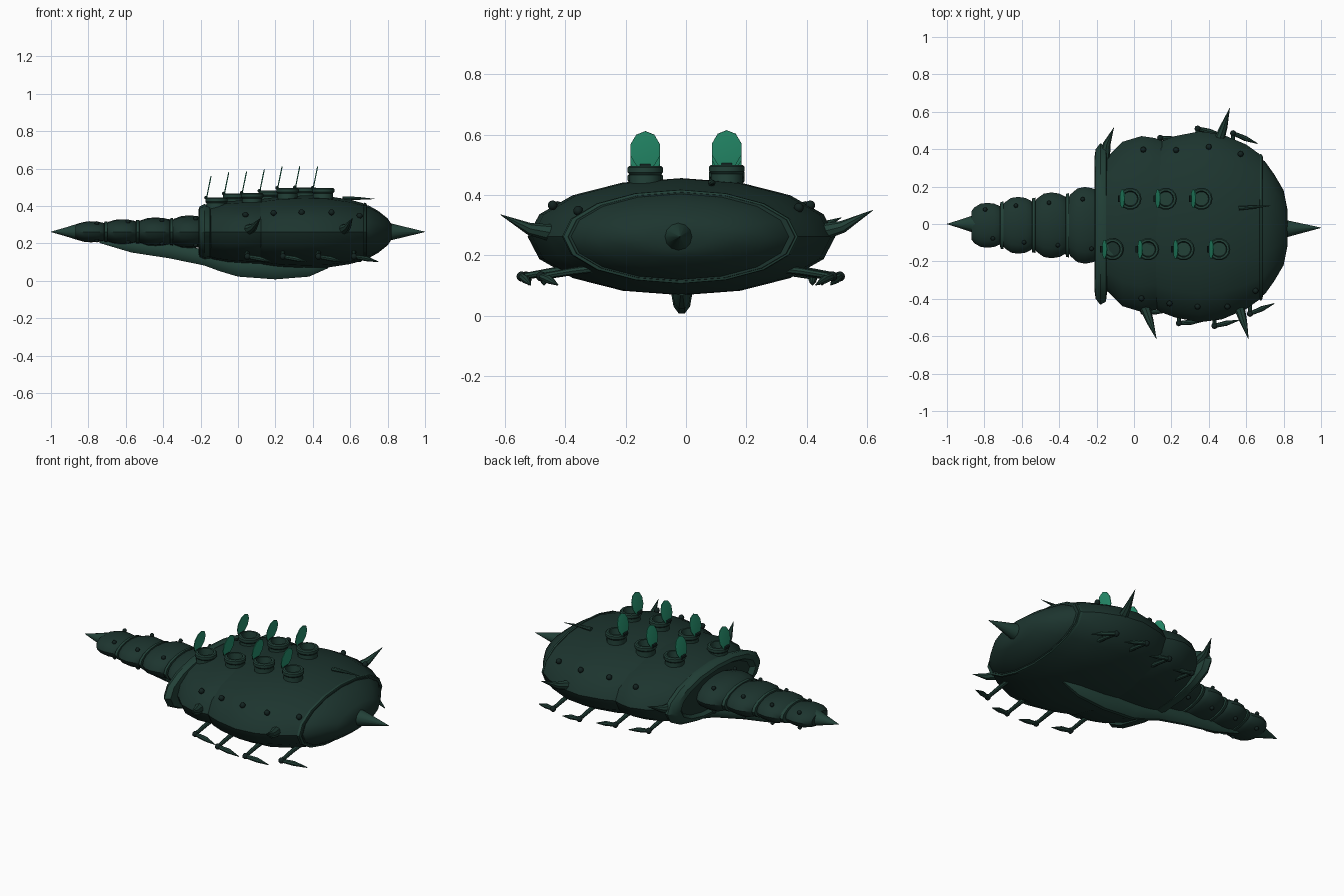
import bpy, bmesh, math
from mathutils import Vector

if "Cube" in bpy.data.objects:
    bpy.data.objects.remove(bpy.data.objects["Cube"])

def material(name, rgb):
    m = bpy.data.materials.new(name)
    m.diffuse_color = (*rgb, 1)
    m.use_nodes = True
    m.node_tree.nodes["Principled BSDF"].inputs["Base Color"].default_value = m.diffuse_color
    return m

HULL = material("hull_green", (.012, .035, .028))
TRIM = material("trim_green", (.016, .052, .039))
DARK = material("dark_green", (.006, .016, .014))
GLOW = material("lid_green", (.02, .29, .16))

def loft(name, rings, sides, mat, angle=38):
    """Skin a list of (centre, u, v) ellipses into one capped object."""
    bm = bmesh.new()
    rows = []
    for c, u, v in rings:
        rows.append([bm.verts.new(Vector(c) + Vector(u) * math.cos(t) + Vector(v) * math.sin(t))
                     for t in (2 * math.pi * i / sides for i in range(sides))])
    for a, b in zip(rows, rows[1:]):
        for i in range(sides):
            j = (i + 1) % sides
            bm.faces.new((a[i], a[j], b[j], b[i]))
    bm.faces.new(rows[0])
    bm.faces.new(rows[-1])
    bmesh.ops.recalc_face_normals(bm, faces=bm.faces)
    me = bpy.data.meshes.new(name)
    bm.to_mesh(me)
    bm.free()
    me.materials.append(mat)
    ob = bpy.data.objects.new(name, me)
    bpy.context.collection.objects.link(ob)
    bpy.ops.object.select_all(action='DESELECT')
    ob.select_set(True)
    bpy.context.view_layer.objects.active = ob
    bpy.ops.object.shade_smooth_by_angle(angle=math.radians(angle))
    return ob

def hull(name, rows, mat=HULL, sides=16):
    """Rows of (x, y centre, z centre, y radius, z radius)."""
    return loft(name, [((x, cy, cz), (0, ry, 0), (0, 0, rz)) for x, cy, cz, ry, rz in rows], sides, mat)

def tube(name, pts, radii, mat=TRIM, sides=8):
    pts = [Vector(p) for p in pts]
    rings = []
    for i, (p, r) in enumerate(zip(pts, radii)):
        d = pts[min(i + 1, len(pts) - 1)] - pts[max(i - 1, 0)]
        u = d.orthogonal().normalized() if i == 0 else (u - d * (u.dot(d) / d.dot(d))).normalized()
        rings.append((p, u * r, d.normalized().cross(u) * r))
    return loft(name, rings, sides, mat)

def ball(name, pos, r, mat=DARK):
    bm = bmesh.new()
    bmesh.ops.create_uvsphere(bm, u_segments=8, v_segments=6, radius=r)
    for f in bm.faces:
        f.smooth = True
    me = bpy.data.meshes.new(name)
    bm.to_mesh(me)
    bm.free()
    me.materials.append(mat)
    ob = bpy.data.objects.new(name, me)
    ob.location = pos
    bpy.context.collection.objects.link(ob)

Z = .262
# main body shells
hull("front_shell", [(x, 0, Z, a, b) for x, a, b in
     [(-.19, .33, .13), (-.13, .37, .15), (-.06, .44, .163), (.04, .47, .17), (.11, .46, .172), (.16, .44, .17)]])
hull("main_shell", [(x, -.015, Z, a, b) for x, a, b in
     [(.10, .42, .165), (.14, .455, .177), (.22, .485, .188), (.35, .51, .194), (.47, .495, .192),
      (.6, .44, .172), (.69, .375, .147)]])
hull("end_shell", [(x, -.02, Z, a, b) for x, a, b in
     [(.66, .38, .148), (.7, .355, .14), (.75, .285, .112), (.8, .2, .072), (.82, .1, .042)]])
# raised seam and collar
hull("end_band", [(x, -.018, Z, a, b) for x, a, b in
     [(.67, .37, .14), (.673, .393, .156), (.685, .388, .155), (.69, .36, .14)]], TRIM)
hull("collar", [(x, 0, Z, a, b) for x, a, b in
     [(-.18, .31, .1), (-.212, .35, .118), (-.205, .40, .136), (-.18, .432, .148),
      (-.15, .415, .144), (-.142, .35, .12)]], TRIM)

# segmented tail
TAIL = [(-.87, -.705, .12, .056), (-.71, -.535, .152, .067), (-.54, -.35, .176, .077), (-.36, -.17, .205, .088)]
for n, (x0, x1, ry, rz) in enumerate(TAIL):
    shape = [(0, .62), (.1, .8), (.3, .96), (.52, 1), (.75, .96), (.92, .86), (1, .7)]
    hull(f"tail_segment_{n + 1}", [(x0 + t * (x1 - x0), -.007, Z, ry * s, rz * s) for t, s in shape])
    if n:
        hull(f"tail_band_{n}", [(x0 + d, -.007, Z, ry * s, rz * s) for d, s in
             [(-.008, .6), (-.004, .82), (.012, .84), (.016, .6)]], TRIM)
    # tail rivets
    for side, f in ((1, .45), (-1, .7)):
        a = math.radians(52)
        ball(f"tail_rivet_{n}_{side}", (x0 + f * (x1 - x0), side * ry * math.cos(a) * 1.05,
                                        Z + rz * math.sin(a) * 1.02), .012)
        ball(f"tail_low_rivet_{n}_{side}", (x0 + f * (x1 - x0), side * ry * math.cos(a),
                                            Z - rz * math.sin(a)), .012)

# end cones
hull("tail_spike", [(-.85, 0, Z, .05, .046), (-.92, 0, Z, .026, .024), (-1, 0, Z, .001, .001)], TRIM, 12)
hull("nose_spike", [(.80, -.025, Z, .05, .05), (.83, -.025, Z, .042, .042), (1, -.02, Z, .001, .001)], TRIM, 12)

# keel fin
hull("keel", [(x, -.014, cz, ry, rz) for x, cz, ry, rz in
     [(-.74, .21, .006, .008), (-.57, .185, .018, .035), (-.37, .162, .024, .043), (-.18, .125, .028, .045),
      (-.1, .1, .03, .05), (0, .075, .034, .055), (.2, .068, .034, .063), (.38, .073, .03, .053),
      (.48, .088, .012, .022)]], TRIM, 10)

# open-topped vents with tilted lids
VENTS = [(-.115, -.135, .445), (.075, -.135, .47), (.265, -.135, .497), (.455, -.135, .497),
         (-.02, .135, .467), (.17, .135, .482), (.36, .135, .5)]
for n, (x, y, z) in enumerate(VENTS):
    profile = [(-.1, .053), (-.03, .053), (-.022, .06), (-.006, .06), (0, .054), (0, .042), (-.045, .038)]
    loft(f"vent_{n + 1}", [((x, y, z + h), (r, 0, 0), (0, r, 0)) for h, r in profile], 14, TRIM)
    up = Vector((.2, 0, .98))
    mid, nrm = Vector((x - .042, y, z + .052)), Vector((-.98, 0, .2))
    loft(f"vent_lid_{n + 1}", [(mid + nrm * d, up * .064 * s, Vector((0, .051 * s, 0)))
                               for d, s in ((-.003, .85), (-.002, 1), (.002, 1), (.003, .85))], 10, GLOW)
    tube(f"lid_hinge_{n + 1}", [(x - .056, y - .018, z), (x - .056, y + .018, z)], [.01, .01], DARK)

# jointed legs
for side, xs, knees in ((-1, (.05, .24, .43, .62), (.47, .53, .545, .48)),
                        (1, (-.05, .14, .34, .53), (.42, .46, .51, .485))):
    for n, (x, k) in enumerate(zip(xs, knees)):
        knee = Vector((x, side * k, .13))
        turn = (.0, .01, .03, .055)[n]
        foot = knee + Vector((.13, -side * turn, -.028))
        tube(f"upper_leg_{side}_{n}", [(x, side * (k - .22), .162), (x, side * (k - .1), .147), knee],
             [.014, .012, .01])
        ball(f"knee_{side}_{n}", knee, .017)
        tube(f"lower_leg_{side}_{n}", [knee, knee.lerp(foot, .5) + Vector((0, 0, .003)), foot],
             [.011, .014, .002])

# curved side spikes
SPIKES = [((.05, -.42, .27), (.085, -.52, .288), (.12, -.615, .335)),
          ((.555, -.42, .27), (.585, -.52, .288), (.612, -.615, .335)),
          ((-.16, .34, .27), (-.145, .43, .288), (-.108, .515, .325)),
          ((.445, .42, .27), (.48, .52, .295), (.512, .62, .35))]
for n, (a, b, c) in enumerate(SPIKES):
    tube(f"side_spike_{n + 1}", [a, b, c], [.032, .02, .001])
tube("rear_spine", [(.56, .085, .44), (.64, .09, .441), (.73, .097, .438)], [.012, .008, .001])

# shell rivets, upper and lower rows
for side, xs in ((-1, (.04, .19, .34, .5, .65)), (1, (.05, .225, .4, .57))):
    for n, x in enumerate(xs):
        ry, rz = (.47, .17) if x < .1 else (.485, .188) if x < .3 else (.505, .193) if x < .52 else \
                 (.46, .178) if x < .6 else (.405, .16)
        ball(f"shell_rivet_{side}_{n}", (x, side * ry * .846 - (.015 if x > .1 else 0), Z + rz * .54), .016)
